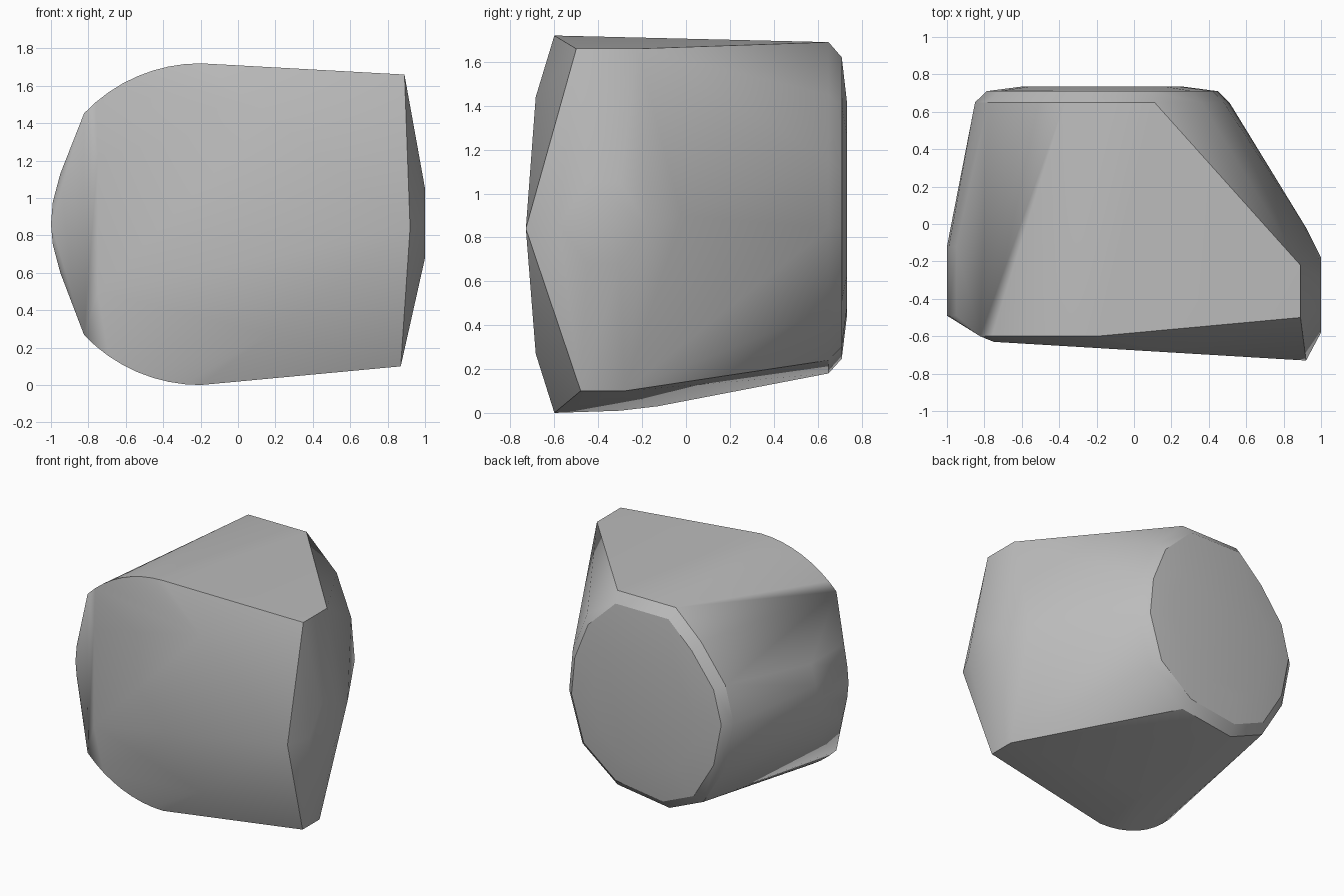
import bpy, bmesh, math

cube = bpy.data.objects.get("Cube")
if cube:
    bpy.data.objects.remove(cube)

stone = bpy.data.materials.new("stone grey")
stone.use_nodes = True
colour = (0.5, 0.5, 0.5, 1)
stone.diffuse_color = colour
stone.node_tree.nodes["Principled BSDF"].inputs["Base Color"].default_value = colour

points = []

# Rounded front rim: upper and lower arcs about a shared centre
MID = 0.86
for side in (1, -1):
    for step in range(9):
        a = math.radians(90 + step * 5.8)
        points.append((-0.2 + 0.86 * math.cos(a), -0.6, MID + side * 0.86 * math.sin(a)))

# Slanted front plate, with its ridge running to the right
for z in (0.27, 1.44):
    points.append((0.17, -0.685, z))
for z in (0.5, MID, 1.22):
    points.append((-0.75, -0.63, z))
points.append((0.92, -0.73, 0.84))

# Left bulge
for y in (-0.49, -0.12):
    points += [(-1, y, MID), (-0.99, y, 0.75), (-0.99, y, 0.98),
               (-0.95, y, 0.6), (-0.95, y, 1.13)]

# Right bulge and its two corners
for z in (0.68, 1.05):
    points += [(1, -0.45, z), (1, -0.3, z)]
points += [(1, -0.58, MID), (1, -0.18, MID), (0.92, -0.02, 0.9)]
points += [(0.89, y, 1.66) for y in (-0.5, -0.22)]
points += [(0.87, y, 0.1) for y in (-0.48, -0.28)]

# Keel
points += [(-0.2, -0.3, 0.01), (-0.2, -0.13, 0.03)]

# Teardrop back rim, stepping inward to a softly domed end
rim = [(-0.37, 1.69), (0.11, 1.69), (0.36, 1.45), (0.48, 1.15), (0.51, 0.84),
       (0.4, 0.47), (0.11, 0.24), (-0.32, 0.18), (-0.6, 0.3), (-0.78, 0.6),
       (-0.85, 0.95), (-0.78, 1.22), (-0.58, 1.49)]
for y, scale in ((0.65, 1), (0.71, 0.91), (0.735, 0.63)):
    for x, z in rim:
        points.append((-0.17 + (x + 0.17) * scale, y, 0.92 + (z - 0.92) * scale))

# Wrap everything in one solid
bm = bmesh.new()
for p in points:
    bm.verts.new(p)
bmesh.ops.convex_hull(bm, input=bm.verts)
loose = [v for v in bm.verts if not v.link_faces]
bmesh.ops.delete(bm, geom=loose, context="VERTS")
bmesh.ops.dissolve_limit(bm, angle_limit=0.01, verts=bm.verts, edges=bm.edges)
bmesh.ops.recalc_face_normals(bm, faces=bm.faces)
mesh = bpy.data.meshes.new("boulder")
bm.to_mesh(mesh)
bm.free()
mesh.materials.append(stone)
boulder = bpy.data.objects.new("boulder", mesh)
bpy.context.collection.objects.link(boulder)

# Soft shading with crisp ridges
bpy.ops.object.select_all(action="DESELECT")
boulder.select_set(True)
bpy.context.view_layer.objects.active = boulder
bpy.ops.object.shade_smooth_by_angle(angle=math.radians(32))
